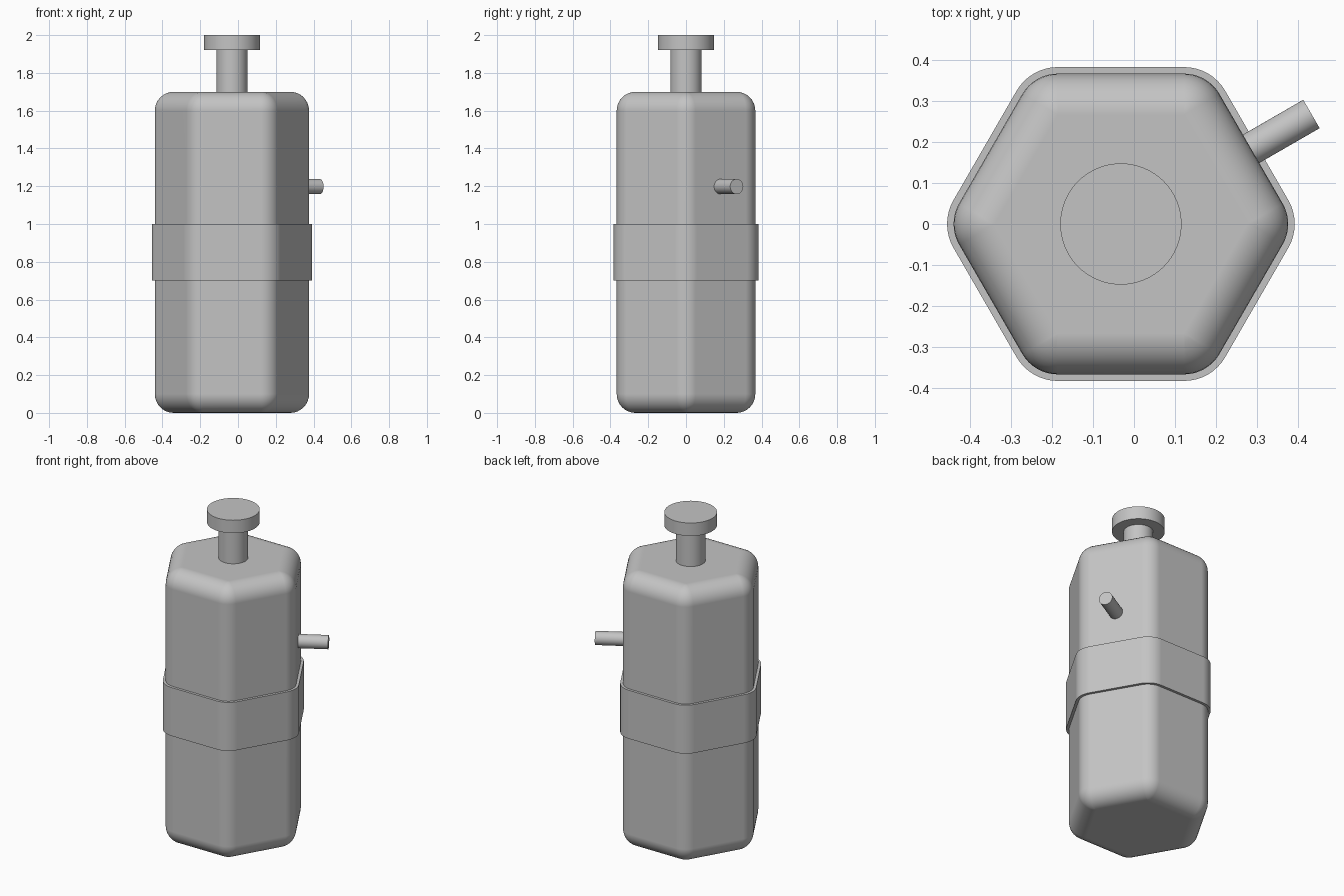
import bpy, bmesh
from math import pi, cos, sin, radians
from mathutils import Vector, Matrix

cube = bpy.data.objects.get("Cube")
if cube:
    bpy.data.objects.remove(cube, do_unlink=True)

CENTRE = Vector((-0.032, 0, 0))
APOTHEM, FILLET, HEIGHT = 0.367, 0.1, 1.7
CORE = (APOTHEM - FILLET) / cos(pi / 6)    # hexagon through the fillet centres
ARC = 8

grey = bpy.data.materials.new("plain grey")
grey.use_nodes = True
grey.diffuse_color = (0.55, 0.55, 0.55, 1)
grey.node_tree.nodes["Principled BSDF"].inputs["Base Color"].default_value = (0.55, 0.55, 0.55, 1)


def finish(name, bm, weighted=False):
    bmesh.ops.remove_doubles(bm, verts=bm.verts, dist=0.0001)
    bmesh.ops.recalc_face_normals(bm, faces=bm.faces)
    mesh = bpy.data.meshes.new(name)
    bm.to_mesh(mesh)
    bm.free()
    mesh.materials.append(grey)
    obj = bpy.data.objects.new(name, mesh)
    bpy.context.collection.objects.link(obj)
    obj.location = CENTRE
    bpy.ops.object.select_all(action="DESELECT")
    obj.select_set(True)
    bpy.context.view_layer.objects.active = obj
    bpy.ops.object.shade_smooth_by_angle(angle=radians(35))
    if weighted:
        mod = obj.modifiers.new("Flat sides", "WEIGHTED_NORMAL")
        mod.keep_sharp = True
    return obj


def rounded_hexagon(offset):
    """Core hexagon grown by offset, with round corners."""
    points = []
    for k in range(6):
        a = k * pi / 3
        for i in range(ARC + 1):
            b = a - pi / 6 + i * pi / 3 / ARC
            points.append((CORE * cos(a) + offset * cos(b), CORE * sin(a) + offset * sin(b)))
    return points


def hexagonal_solid(name, levels):
    """Skin a stack of (offset, height) outlines and cap both ends."""
    bm = bmesh.new()
    rings = [[bm.verts.new((x, y, z)) for x, y in rounded_hexagon(r)] for r, z in levels]
    for low, high in zip(rings, rings[1:]):
        for i in range(len(low)):
            j = (i + 1) % len(low)
            bm.faces.new((low[i], low[j], high[j], high[i]))
    bm.faces.new(rings[0][::-1])
    bm.faces.new(rings[-1])
    return finish(name, bm, True)


def cylinder(name, radius, start, end):
    start, end = Vector(start), Vector(end)
    axis = end - start
    turn = axis.to_track_quat("Z", "Y").to_matrix().to_4x4()
    bm = bmesh.new()
    bmesh.ops.create_cone(bm, cap_ends=True, segments=64, radius1=radius, radius2=radius,
                          depth=axis.length, matrix=Matrix.Translation((start + end) / 2) @ turn)
    return finish(name, bm)


# Body with rolled edges at the bottom and top
quarter = [i * pi / 2 / ARC for i in range(ARC + 1)]
bottom = [(FILLET * sin(a), FILLET * (1 - cos(a))) for a in quarter]
top = [(r, HEIGHT - z) for r, z in reversed(bottom)]
hexagonal_solid("body", bottom + top)

# Band around the middle
hexagonal_solid("band", [(FILLET + 0.016, 0.7), (FILLET + 0.016, 1.0)])

# Neck and cap
cylinder("neck", 0.083, (0, 0, 1.65), (0, 0, 1.93))
cylinder("cap", 0.148, (0, 0, 1.92), (0, 0, 2))

# Side spout, square to one of the faces
out = Vector((cos(pi / 6), sin(pi / 6), 0))
height = Vector((0, 0, 1.198))
cylinder("spout", 0.04, out * 0.3 + height, out * 0.537 + height)
